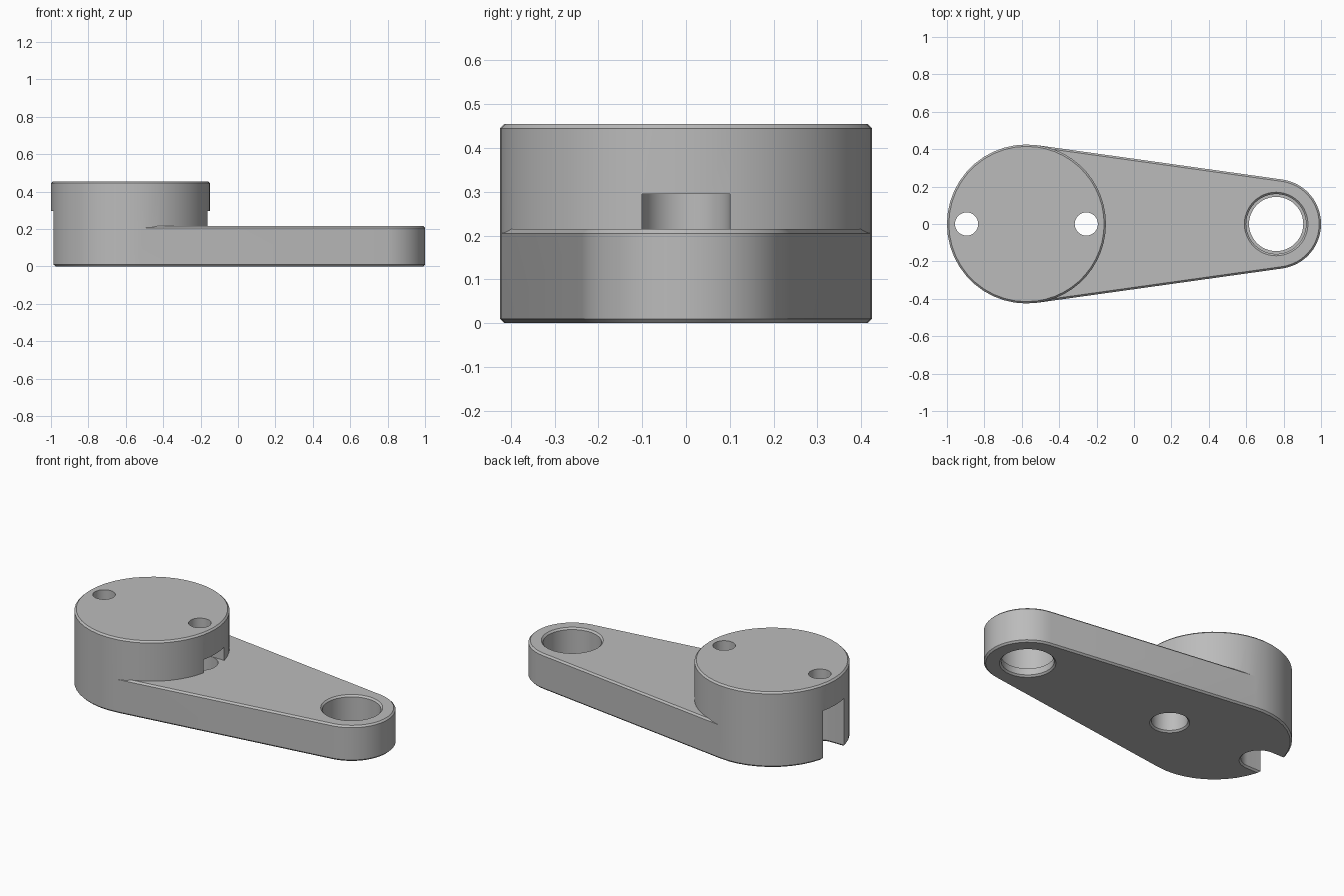
import bpy, bmesh, math

cube = bpy.data.objects.get("Cube")
if cube:
    bpy.data.objects.remove(cube, do_unlink=True)

# Single grey material
grey = bpy.data.materials.new("light_grey")
grey.use_nodes = True
COLOUR = (0.5, 0.5, 0.5, 1)
grey.diffuse_color = COLOUR
grey.node_tree.nodes["Principled BSDF"].inputs["Base Color"].default_value = COLOUR

HUB_X, HUB_R = -0.575, 0.425
TIP_X, TIP_R = 0.76, 0.24
ARM_TOP, HUB_TOP, POCKET_TOP = 0.215, 0.455, 0.295
BOLT_OFFSET, BOLT_R, POCKET_R = 0.32, 0.062, 0.1
CH = 0.01
TANGENT = math.acos((HUB_R - TIP_R) / (TIP_X - HUB_X))


def outline(x1, r1, x2, r2, a, n):
    """Two arcs joined by their tangents; a full circle when both ends agree."""
    pts = []
    for x, r, start, end in ((x1, r1, a, 2 * math.pi - a), (x2, r2, -a, a)):
        for i in range(n + 1):
            t = start + (end - start) * i / n
            p = (x + r * math.cos(t), r * math.sin(t))
            if all(math.dist(p, q) > 1e-5 for q in pts):
                pts.append(p)
    return pts


def loft(name, x1, r1, x2, r2, levels, a=math.pi / 2, n=24):
    """Stack the outline at (height, inset) levels into a closed solid."""
    bm = bmesh.new()
    rings = [[bm.verts.new((x, y, z)) for x, y in
              outline(x1, r1 - inset, x2, r2 - inset, a, n)]
             for z, inset in levels]
    for low, high in zip(rings, rings[1:]):
        for i in range(len(low)):
            j = (i + 1) % len(low)
            bm.faces.new((low[i], low[j], high[j], high[i]))
    bm.faces.new(rings[0])
    bm.faces.new(rings[-1])
    bmesh.ops.recalc_face_normals(bm, faces=bm.faces)
    mesh = bpy.data.meshes.new(name)
    bm.to_mesh(mesh)
    bm.free()
    mesh.materials.append(grey)
    obj = bpy.data.objects.new(name, mesh)
    bpy.context.collection.objects.link(obj)
    return obj


def combine(target, other, operation):
    """Apply a boolean and discard the second solid."""
    mod = target.modifiers.new(operation, "BOOLEAN")
    mod.operation, mod.solver, mod.object = operation, "EXACT", other
    bpy.context.view_layer.objects.active = target
    bpy.ops.object.modifier_apply(modifier=mod.name)
    bpy.data.objects.remove(other, do_unlink=True)


# Tapered arm with chamfered rims
arm = loft("crank_arm", HUB_X, HUB_R, TIP_X, TIP_R,
           [(0, CH), (CH, 0), (ARM_TOP - CH, 0), (ARM_TOP, CH)], TANGENT)

# Stepped bore in the narrow end
bore = loft("bore_cutter", TIP_X, 0.145, TIP_X, 0.145,
            [(-CH, -2 * CH), (CH, 0), (0.05, 0), (0.05, -0.015),
             (ARM_TOP - CH, -0.015), (ARM_TOP + CH, -0.035)])
combine(arm, bore, "DIFFERENCE")

# Round pocket through the arm under the inner bolt hole
inner_x, outer_x = HUB_X + BOLT_OFFSET, HUB_X - BOLT_OFFSET
pocket_foot = [(-CH, -2 * CH), (CH, 0)]
pocket = loft("pocket_cutter", inner_x, POCKET_R, inner_x, POCKET_R,
              pocket_foot + [(0.25, 0)])
combine(arm, pocket, "DIFFERENCE")

# Raised round hub with a side notch and two bolt holes
hub = loft("hub", HUB_X, HUB_R, HUB_X, HUB_R,
           [(ARM_TOP - CH, 0), (HUB_TOP - CH, 0), (HUB_TOP, CH)], TANGENT)
notch = loft("notch_cutter", inner_x, POCKET_R, 0, POCKET_R,
             [(0.15, 0), (POCKET_TOP, 0)])
combine(hub, notch, "DIFFERENCE")
for x in (inner_x, outer_x):
    bolt = loft("bolt_cutter", x, BOLT_R, x, BOLT_R, [(0.1, 0), (0.6, 0)], n=16)
    combine(hub, bolt, "DIFFERENCE")
combine(arm, hub, "UNION")

# Open slot in the wide end, under the outer bolt hole
slot = loft("slot_cutter", -1.3, POCKET_R, outer_x, POCKET_R,
            pocket_foot + [(POCKET_TOP, 0)])
combine(arm, slot, "DIFFERENCE")

# Smooth walls, crisp chamfers
bpy.ops.object.select_all(action="DESELECT")
arm.select_set(True)
bpy.context.view_layer.objects.active = arm
bpy.ops.object.shade_smooth_by_angle(angle=math.radians(30))
